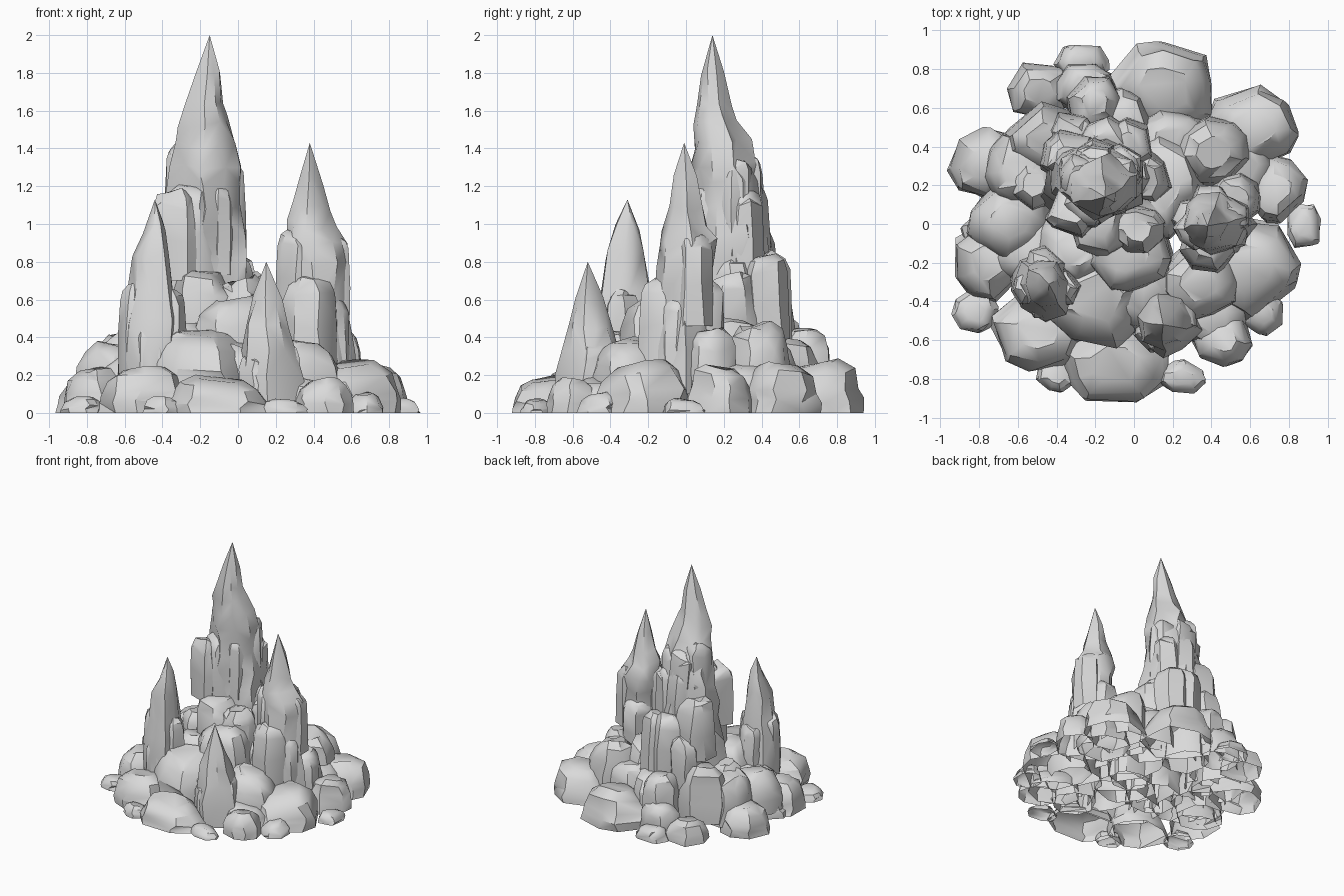
import bpy, bmesh, math, random

random.seed(5)
stone = bpy.data.materials.new("grey stone")
stone.diffuse_color = (0.7, 0.7, 0.7, 1)


def loft(name, rings, sides, jitter, tilt=0.0, tip=None):
    """Skin irregular rings (z, cx, cy, rx, ry); open underneath, capped or pointed on top."""
    bm = bmesh.new()
    turn = random.uniform(0, math.tau)
    angles = [turn + (i + random.uniform(-.28, .28)) * math.tau / sides for i in range(sides)]
    ribs = [1.02 + random.uniform(-jitter, jitter) for _ in range(sides)]
    lean = random.uniform(0, math.tau)
    gap = (rings[-1][0] - rings[0][0]) / len(rings)
    rows = []
    for k, (z, cx, cy, rx, ry) in enumerate(rings):
        row = []
        for a, rib in zip(angles, ribs):
            r = rib * (1 + random.uniform(-jitter, jitter) * .75)
            a += random.uniform(-.12, .12)
            dz = 0
            if k:
                dz = random.uniform(-.2, .2) * min(gap, .25)
                dz += tilt * math.cos(a - lean) * min(rx, ry) * k / len(rings)
            row.append(bm.verts.new((cx + rx * r * math.cos(a),
                                     cy + ry * r * math.sin(a), max(0, z + dz))))
        rows.append(row)
    for low, high in zip(rows, rows[1:]):
        for i in range(sides):
            j = (i + 1) % sides
            a, b, c, d = low[i], low[j], high[j], high[i]
            if random.random() < .5:
                bm.faces.new((a, b, c))
                bm.faces.new((a, c, d))
            else:
                bm.faces.new((a, b, d))
                bm.faces.new((b, c, d))
    if tip:
        point = bm.verts.new(tip)
        for i in range(sides):
            bm.faces.new((rows[-1][i], rows[-1][(i + 1) % sides], point))
    else:
        bm.faces.new(rows[-1])
    mesh = bpy.data.meshes.new(name)
    bm.to_mesh(mesh)
    bm.free()
    mesh.materials.append(stone)
    bpy.context.collection.objects.link(bpy.data.objects.new(name, mesh))


def boulder(name, x, y, rx, ry, h, base=0.0, sides=8):
    """Blocky stone with chamfered, tapering shoulders."""
    t = h - base
    b = min(.65 * min(rx, ry), .6 * t)
    levels = [(0, 1), ((t - b) * .55, .98), (t - b, .92), (t - .38 * b, .77), (t, .46)]
    loft(name, [(base + z, x, y, rx * s, ry * s) for z, s in levels], sides, .08, .24)


def spire(name, tip, rings, sides=9, jitter=.13):
    """Pointed pinnacle from (z, cx, cy, radius) rings."""
    loft(name, [(z, x, y, r, r) for z, x, y, r in rings], sides, jitter, .15, tip)


# Pinnacles
spire("main_spire", (-.15, .14, 2), [
    (.3, -.2, .2, .26), (.6, -.19, .22, .24), (.8, -.18, .23, .235), (.95, -.18, .23, .225),
    (1.08, -.18, .23, .205), (1.2, -.18, .23, .19), (1.32, -.17, .21, .185),
    (1.43, -.18, .19, .155), (1.54, -.18, .16, .125), (1.64, -.175, .15, .095),
    (1.8, -.157, .145, .06)], 10)
spire("right_spire", (.38, -.01, 1.43), [
    (.1, .42, -.02, .19), (.35, .41, -.02, .18), (.6, .41, -.01, .16), (.78, .41, 0, .16),
    (.9, .4, .01, .16), (.99, .375, 0, .125), (1.1, .38, 0, .09), (1.24, .38, 0, .06)])
spire("left_spire", (-.44, -.31, 1.13), [
    (.1, -.46, -.31, .18), (.3, -.46, -.31, .17), (.5, -.46, -.32, .15),
    (.66, -.46, -.32, .13), (.84, -.465, -.32, .1), (.98, -.445, -.31, .062)])
spire("front_spire", (.15, -.52, .8), [
    (0, .17, -.51, .17), (.18, .165, -.51, .17), (.32, .16, -.5, .15),
    (.45, .155, -.51, .115), (.6, .155, -.515, .07)], 9, .1)

# Columns clustered against the pinnacles: x, y, radius, height
columns = [
    (-.28, .24, .12, 1.42), (-.08, .25, .11, 1.34), (-.2, .3, .12, 1.36), (-.1, .13, .09, 1.2),
    (-.25, .11, .13, 1.2), (-.2, .33, .12, 1.2), (-.07, .31, .11, 1.17),
    (-.15, .41, .15, .84), (-.33, .34, .15, 1.0), (-.46, .44, .2, .5),
    (-.2, .63, .15, .44), (-.03, .41, .14, .83), (-.03, .25, .12, .82),
    (.06, .24, .13, .73), (-.18, .01, .18, .74), (-.32, .06, .13, 1.17), (-.52, .2, .14, .46),
    (-.32, .45, .13, .7),
    (.5, .04, .1, .93), (.31, -.03, .1, .95), (.38, -.1, .15, .72), (.39, .08, .13, .72),
    (.48, -.04, .12, .62), (.31, .02, .12, .62),
    (-.54, -.33, .1, .66), (-.38, -.33, .1, .64), (-.46, -.23, .12, .6), (-.45, -.39, .11, .48),
    (.23, -.48, .11, .36), (.1, -.55, .11, .3)]
for i, (x, y, r, h) in enumerate(columns):
    boulder(f"column_{i + 1}", x, y, r, r, h, max(0, min(.75, h - .55)) + .08, 7)

# Inner mound stones: x, y, x radius, y radius, height
inner = [
    (-.03, -.15, .23, .21, .6), (.02, -.03, .15, .13, .7), (.14, .2, .2, .28, .5),
    (-.2, -.39, .28, .26, .42), (.33, -.3, .2, .2, .38), (.41, .37, .2, .19, .46),
    (.04, -.35, .22, .22, .36), (-.64, .02, .22, .2, .36), (-.6, .28, .18, .2, .42),
    (.53, .13, .14, .14, .43), (.2, .42, .2, .18, .36), (-.3, -.12, .22, .22, .45),
    (-.55, -.12, .2, .2, .3)]
for i, (x, y, rx, ry, h) in enumerate(inner):
    boulder(f"inner_boulder_{i + 1}", x, y, rx, ry, h, .05, 9)

# Outer ring stones: x, y, x radius, y radius, height
outer = [
    (-.27, .84, .14, .1, .1), (-.49, .69, .18, .15, .16), (.16, .7, .27, .25, .26),
    (.61, .5, .24, .22, .25), (.74, .18, .15, .17, .24), (.88, -.01, .09, .12, .07),
    (.58, -.23, .27, .26, .26), (.46, -.59, .16, .14, .17), (.67, -.46, .11, .11, .1),
    (.25, -.79, .12, .09, .07), (-.1, -.73, .27, .21, .18), (-.4, -.78, .1, .09, .08),
    (-.5, -.55, .25, .2, .23), (-.82, -.45, .12, .11, .08), (-.76, -.2, .19, .19, .23),
    (-.75, .31, .21, .18, .22), (-.07, .53, .16, .18, .38), (.4, -.47, .2, .18, .17),
    (.55, .3, .2, .2, .26), (-.25, .7, .16, .14, .24), (-.7, -.05, .2, .2, .22)]
for i, stone_size in enumerate(outer):
    boulder(f"outer_boulder_{i + 1}", *stone_size)

# Smooth facets with crisp breaks
bpy.ops.object.select_all(action='SELECT')
bpy.context.view_layer.objects.active = bpy.context.selected_objects[0]
bpy.ops.object.shade_smooth_by_angle(angle=math.radians(38))
